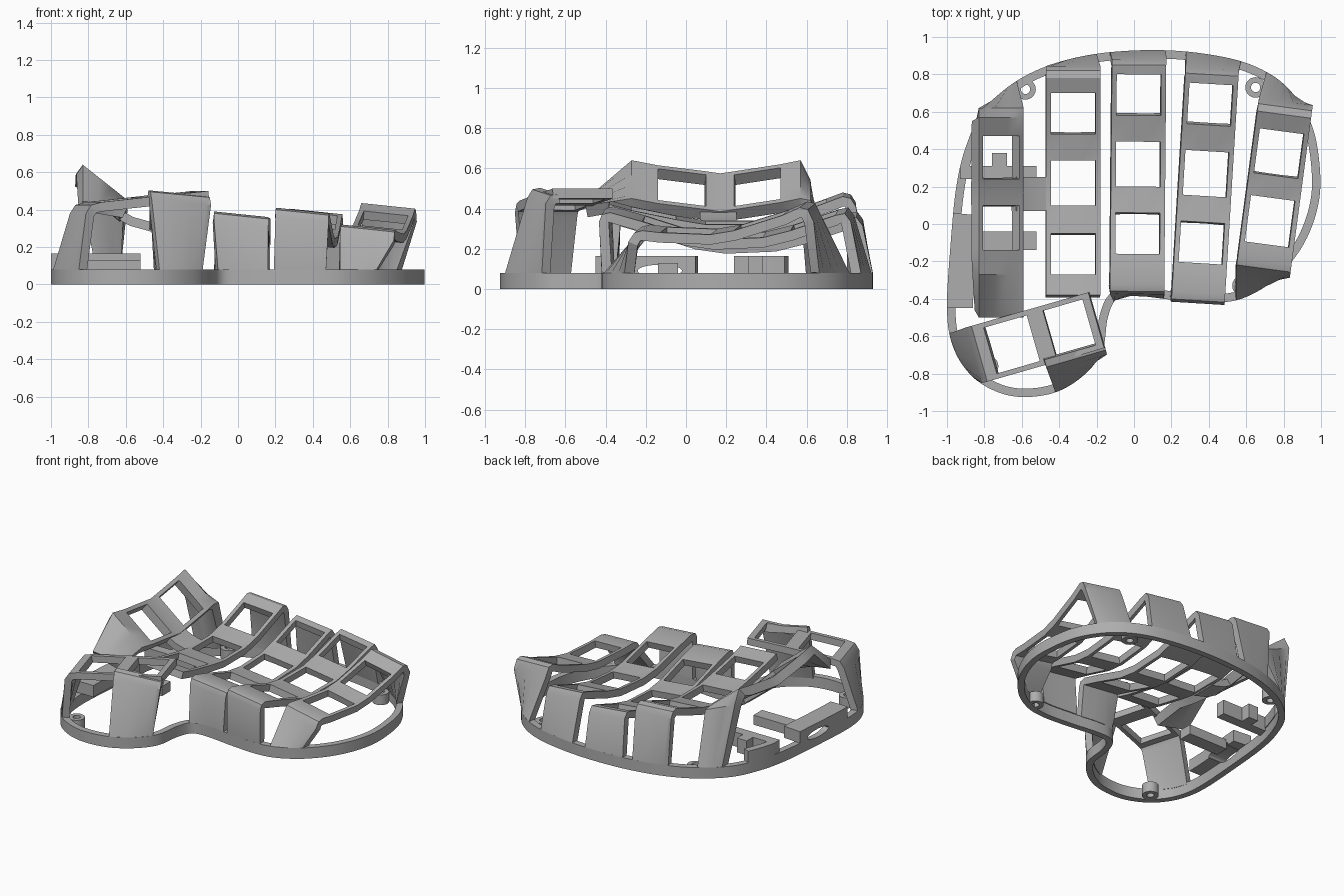
import bpy
import math
from mathutils import Vector

cube = bpy.data.objects.get("Cube")
if cube:
    bpy.data.objects.remove(cube, do_unlink=True)

grey = bpy.data.materials.new("plain_grey")
grey.use_nodes = True
grey.diffuse_color = (0.42, 0.42, 0.42, 1)
grey.node_tree.nodes["Principled BSDF"].inputs["Base Color"].default_value = grey.diffuse_color

RIM = 0.08      # height of the base rim, where every wall lands
parts = []


def make_object(name, verts, faces, thickness=0):
    """Mesh object, optionally thickened towards the back of its faces."""
    mesh = bpy.data.meshes.new(name)
    mesh.from_pydata(verts, [], faces)
    mesh.materials.append(grey)
    obj = bpy.data.objects.new(name, mesh)
    bpy.context.scene.collection.objects.link(obj)
    if thickness:
        solid = obj.modifiers.new("thickness", "SOLIDIFY")
        solid.thickness = thickness
        solid.offset = -1
    parts.append(obj)
    return obj


def closed_spline(points, steps):
    """Smooth closed curve through the points."""
    result = []
    count = len(points)
    for i in range(count):
        a, b, c, d = (Vector(points[(i + k - 1) % count]) for k in range(4))
        for s in range(steps):
            t = s / steps
            result.append(b + (c - a) * t / 2 + (a * 2 - b * 5 + c * 4 - d) * t * t / 2
                          + (b * 3 - a - c * 3 + d) * t ** 3 / 2)
    return result


def band(name, points, low, high, thickness, closed=True):
    """Upright wall following a counterclockwise path, thickened inward."""
    count = len(points)
    verts = [(p[0], p[1], z) for p in points for z in (low, high)]
    faces = []
    for i in range(count if closed else count - 1):
        n = (i + 1) % count
        faces.append((2 * i, 2 * n, 2 * n + 1, 2 * i + 1))
    return make_object(name, verts, faces, thickness)


def box(name, x0, x1, y0, y1, z0, z1):
    return band(name, [(x0, y0), (x1, y0)], z0, z1, y0 - y1, closed=False)


outline = closed_spline([
    (0.1, 0.93), (-0.2, 0.91), (-0.45, 0.85), (-0.65, 0.75), (-0.81, 0.6),
    (-0.9, 0.41), (-0.95, 0.2), (-0.98, -0.1), (-1, -0.45), (-0.97, -0.65),
    (-0.88, -0.8), (-0.75, -0.89), (-0.6, -0.925), (-0.42, -0.9), (-0.27, -0.81),
    (-0.17, -0.68), (-0.14, -0.5), (-0.09, -0.4), (0.02, -0.385), (0.25, -0.41),
    (0.45, -0.42), (0.6, -0.39), (0.76, -0.29), (0.9, -0.12), (0.98, 0.08),
    (0.995, 0.28), (0.95, 0.53), (0.82, 0.73), (0.63, 0.85), (0.38, 0.91)], 8)


def ribbon(name, origin, heading, width, tilt, rows, holes=(), thickness=0.05):
    """Strip along a heading; rows are (distance, height[, tilt]).
    Rows at rim height land on the outline; numbered segments get a key hole."""
    forward = Vector((math.cos(math.radians(heading)), math.sin(math.radians(heading))))
    right = Vector((forward.y, -forward.x))
    across = (0, 0.09, 0.36, 0.64, 0.91, 1)
    verts, faces = [], []
    for row in rows:
        slope = row[2] if len(row) > 2 else tilt
        for u in across:
            p = Vector(origin) + forward * row[0] + right * (u - 0.5) * width
            z = row[1] + slope * (0.5 - u)
            if row[1] <= RIM:
                p = min(outline, key=lambda q: (q - p).length)
                z = RIM
            verts.append((p.x, p.y, z))
    n = len(across)
    for i in range(len(rows) - 1):
        for j in range(n - 1):
            if i in holes and 0 < j < n - 2:
                continue
            a = i * n + j
            faces.append((a, a + 1, a + n + 1, a + n))
    return make_object(name, verts, faces, thickness)


# Base rim and screw bosses
rim = band("base_rim", outline, 0, RIM, 0.045)
for label, cx, cy in (("back_right", -0.58, 0.72), ("back_left", 0.65, 0.73),
                      ("front_left", 0.58, -0.33), ("front_right", -0.78, -0.76)):
    circle = [(cx + 0.055 * math.cos(k * math.tau / 24), cy + 0.055 * math.sin(k * math.tau / 24))
              for k in range(24)]
    band("screw_boss_" + label, circle, 0, 0.075, 0.03)

# Finger columns
ribbon("inner_column", (-0.325, 0), 90, 0.29, 0.02,
       [(-0.38, 0.43), (-0.27, 0.4), (-0.05, 0.355), (0.1, 0.33), (0.34, 0.33), (0.48, 0.36),
        (0.7, 0.44), (0.78, 0.47), (0.82, 0.46), (0.845, 0.42), (0.89, RIM)], (1, 3, 5))

middle = [(-0.4, RIM), (-0.375, 0.33), (-0.36, 0.365), (-0.32, 0.375), (-0.16, 0.33),
          (0.06, 0.26), (0.2, 0.24), (0.44, 0.25), (0.58, 0.285), (0.8, 0.36),
          (0.85, 0.37), (0.88, 0.33), (0.92, RIM)]
ribbon("middle_column", (0.02, 0), 89.5, 0.29, 0.03, middle, (4, 6, 8))
ribbon("ring_column", (0.365, -0.05), 86.5, 0.285, 0.03,
       [(v, z + 0.02 if z > RIM else z) for v, z in middle], (4, 6, 8))
ribbon("outer_column", (0.725, 0), 82.4, 0.29, 0.03,
       [(-0.37, RIM), (-0.27, 0.25), (-0.24, 0.295), (-0.2, 0.305), (-0.11, 0.295), (0.14, 0.285),
        (0.26, 0.305), (0.5, 0.38), (0.59, 0.42), (0.63, 0.41), (0.66, 0.35), (0.78, RIM)], (4, 6))

# Steep side column with its walls, and the bridge to the inner column
ribbon("side_column", (-0.71, 0), 90, 0.24, 0.19,
       [(-0.5, 0.43, 0.03), (-0.27, 0.545), (-0.14, 0.52), (0.1, 0.49), (0.17, 0.48), (0.24, 0.49),
        (0.47, 0.525), (0.57, 0.545), (0.62, 0.49, 0.1), (0.73, RIM)], (2, 5), 0.065)
ribbon("column_bridge", (-0.61, 0.16), 0, 0.18, 0, [(-0.02, 0.4), (0.05, 0.36), (0.16, 0.33)])

# Thumb cluster
ribbon("thumb_plate", (-0.5, -0.6), 16, 0.31, 0,
       [(-0.45, RIM), (-0.37, 0.38), (-0.34, 0.425), (-0.28, 0.44), (-0.04, 0.465),
        (0.05, 0.475), (0.27, 0.495), (0.31, 0.5)], (3, 5))
ribbon("thumb_front_wall", (-0.315, -0.7), -74, 0.33, -0.03,
       [(-0.02, 0.488), (0.02, 0.48), (0.045, 0.44), (0.12, RIM)])

# Electronics bay: raised side ledges, slot and board brackets
side = [p for p in outline if p.x < -0.8]
ledge = band("front_ledge", [p for p in side if -0.48 < p.y < 0.07], RIM, 0.165, 0.14, closed=False)
band("back_ledge", [p for p in side if 0.29 < p.y < 0.53], RIM, 0.165, 0.05, closed=False)
box("board_bracket_back", -0.93, -0.52, 0.31, 0.38, 0.06, 0.165)
box("board_bracket_front", -0.84, -0.52, -0.04, 0.06, 0.06, 0.13)
box("board_post", -0.76, -0.68, 0.38, 0.48, 0.06, 0.165)

bpy.ops.mesh.primitive_cylinder_add(vertices=32, radius=1, depth=0.3, location=(-0.98, -0.13, 0.09),
                                    rotation=(0, math.pi / 2, 0))
cutter = bpy.context.object
cutter.name = "slot_cutter"
cutter.scale = (0.03, 0.11, 1)
cutter.hide_render = True
for obj in (rim, ledge):
    cut = obj.modifiers.new("slot", "BOOLEAN")
    cut.object = cutter
    cut.operation = "DIFFERENCE"

# Bake the modifiers and smooth the curved faces
bpy.ops.object.select_all(action="DESELECT")
for obj in parts:
    obj.select_set(True)
bpy.context.view_layer.objects.active = parts[0]
bpy.ops.object.convert(target="MESH")
bpy.ops.object.shade_smooth_by_angle(angle=math.radians(30))
bpy.data.objects.remove(cutter, do_unlink=True)
